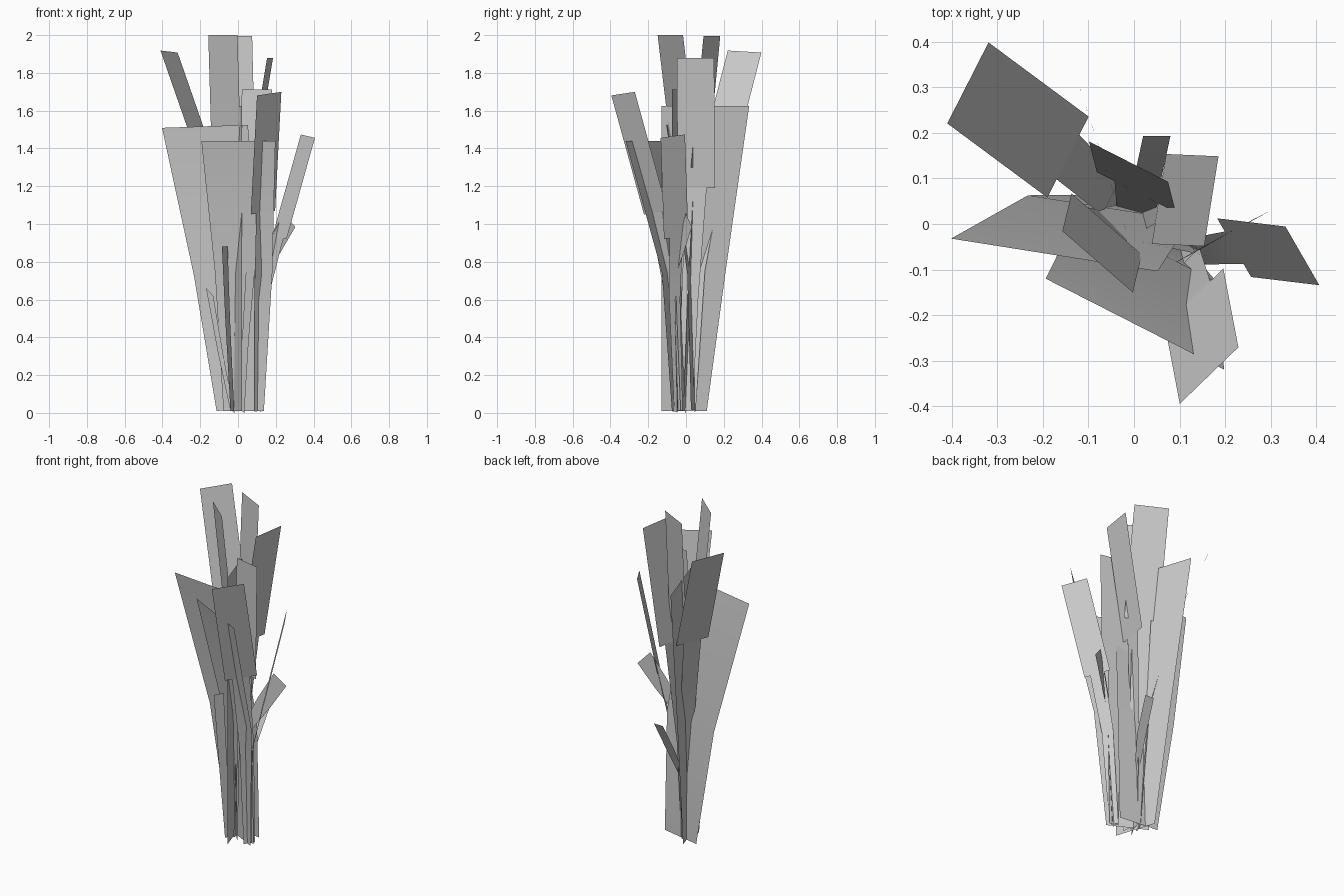
import bpy
from math import radians, cos, sin
from mathutils import Vector

if "Cube" in bpy.data.objects:
    bpy.data.objects.remove(bpy.data.objects["Cube"])


def blade(name, angle, *rows, tilt=0):
    """Flat strip: each row is (x, y, z, width); width runs along the given heading."""
    a, t = radians(angle), radians(tilt)
    side = Vector((cos(a) * cos(t), sin(a) * cos(t), sin(t)))
    verts, faces = [], []
    for x, y, z, w in rows:
        c = Vector((x, y, z))
        verts += [c - side * w / 2, c + side * w / 2]
    for i in range(len(rows) - 1):
        faces.append((2 * i, 2 * i + 1, 2 * i + 3, 2 * i + 2))
    me = bpy.data.meshes.new(name)
    me.from_pydata(verts, [], faces)
    ob = bpy.data.objects.new(name, me)
    bpy.context.collection.objects.link(ob)
    for p in me.polygons:
        p.use_smooth = True
    return ob


def stemmed_leaf(name, angle, tip, low, mid, base, w, tilt=0):
    """Wide upper leaf stepping down to a narrower stem."""
    blade(name + "_leaf", angle, (*low, w), (*tip, w), tilt=tilt)
    blade(name + "_stem", angle, (*base, w * .35), (*mid, w * .45), (*low, w * .55), tilt=tilt)


# Three broad flaring blades
blade("broad_blade_left", -9, (.005, .045, .015, .24), (-.055, .035, .73, .36), (-.175, -.068, 1.517, .46), tilt=2)
blade("broad_blade_side", 108, (-.018, -.01, .01, .252), (-.035, .04, .75, .357), (-.055, .102, 1.625, .489))
blade("broad_blade_front", -27, (.03, -.02, .01, .24), (.03, -.05, .74, .34), (.002, -.22, 1.44, .44))

# Tall stemmed leaves
stemmed_leaf("tall_leaf_front", 44, (.165, -.333, 1.69), (.132, -.16, 1.06), (.115, -.08, .6), (.11, -.05, .01), .18, tilt=6)
stemmed_leaf("tall_leaf_right", -60, (.37, -.07, 1.465), (.22, -.052, .93), (.14, -.06, .6), (.11, -.04, .01), .15, tilt=-7)
stemmed_leaf("tall_leaf_back_left", 63, (-.365, .31, 1.913), (-.145, .147, 1.28), (-.05, .06, .75), (-.02, .02, .01), .2, tilt=-3)
stemmed_leaf("tall_leaf_side", 81, (.17, .05, 1.88), (.055, .055, 1.19), (.01, .02, .6), (0, 0, .01), .2)
stemmed_leaf("tall_leaf_top_front", -41, (-.08, -.083, 2.0), (-.06, 0, 1.3), (-.04, 0, .65), (-.02, 0, .01), .205)
stemmed_leaf("tall_leaf_top_back", -27, (-.012, .137, 1.995), (.005, .07, 1.3), (0, .03, .65), (-.01, 0, .01), .195)
stemmed_leaf("tall_leaf_centre", -12, (.10, -.057, 1.713), (.09, -.055, 1.03), (.1, -.05, .5), (.11, -.04, .01), .163)

# Short low leaves
blade("short_leaf_right", 27, (.1, -.08, .7, .05), (.19, -.03, .87, .09), (.272, .015, 1.02, .1), tilt=-45)
blade("short_leaf_back", 0, (0, .02, .35, .03), (.03, .1, .55, .06), (.05, .193, .74, .06))
blade("short_leaf_front", 60, (-.03, -.05, .01, .04), (-.055, -.07, .5, .05), (-.07, -.085, .88, .06))
blade("short_leaf_centre", -40, (.02, -.04, .01, .04), (.04, -.06, .4, .05), (.07, -.09, .82, .07), tilt=-30)
blade("short_leaf_left", -25, (-.03, 0, .01, .04), (-.09, .02, .3, .05), (-.15, .03, .64, .06), tilt=-45)
